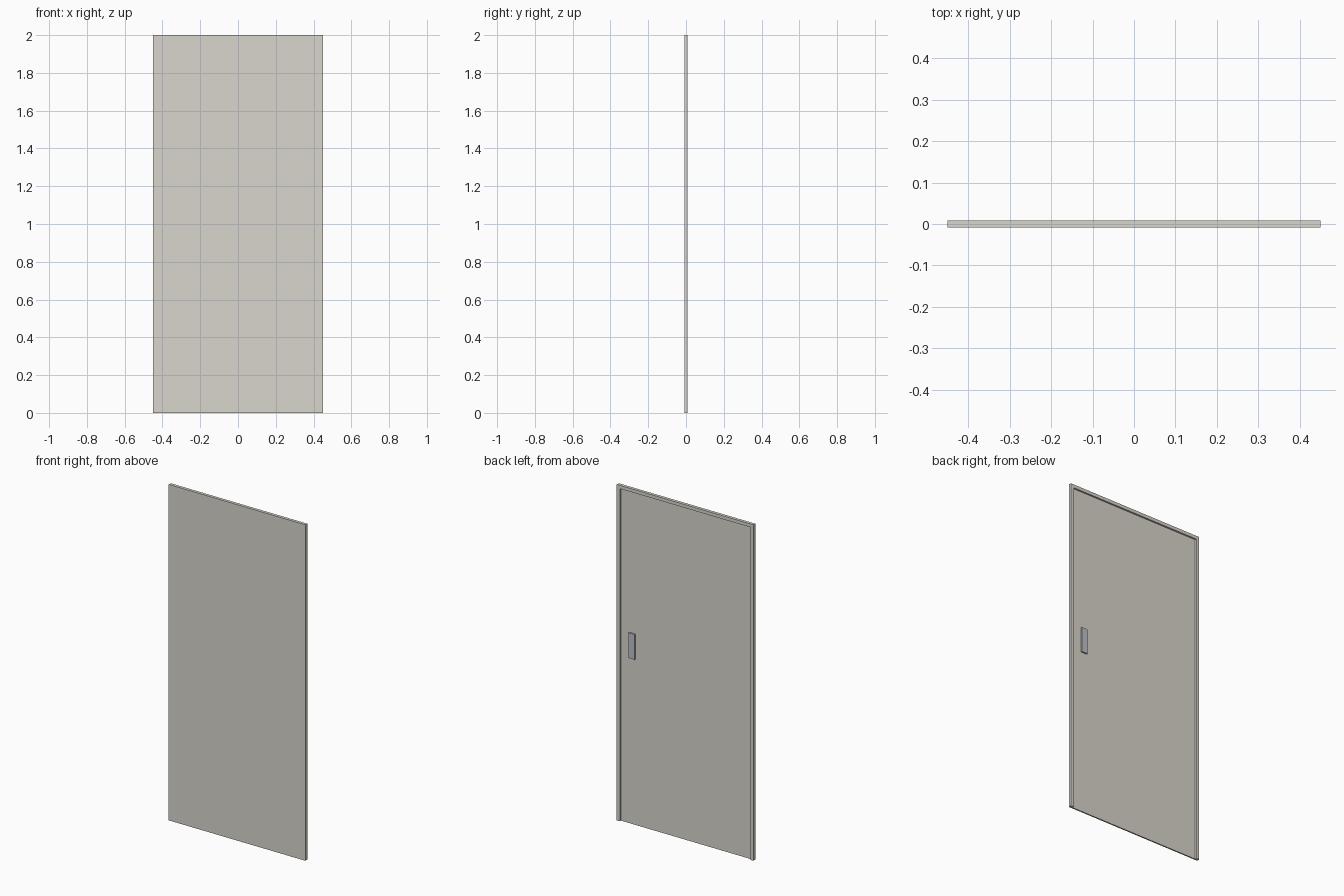
import bpy

if "Cube" in bpy.data.objects:
    bpy.data.objects.remove(bpy.data.objects["Cube"])

W, D, H = 0.45, 0.009, 2.0      # half width, half depth, height
RIM = 0.02                      # width of the folded edge
BACK = -0.001                   # rear surface of the skin


def material(name, rgb):
    m = bpy.data.materials.new(name)
    m.diffuse_color = (*rgb, 1)
    m.use_nodes = True
    m.node_tree.nodes["Principled BSDF"].inputs["Base Color"].default_value = m.diffuse_color
    return m


def prism(name, pts, y0, y1, mat):
    """Extrude an x-z outline from y0 to y1."""
    n = len(pts)
    verts = [(x, y, z) for y in (y0, y1) for x, z in pts]
    faces = [tuple(range(n)), tuple(reversed(range(n, 2 * n)))]
    faces += [(i, i + n, (i + 1) % n + n, (i + 1) % n) for i in range(n)]
    me = bpy.data.meshes.new(name)
    me.from_pydata(verts, [], faces)
    me.materials.append(mat)
    ob = bpy.data.objects.new(name, me)
    bpy.context.collection.objects.link(ob)
    return ob


def rect(x0, x1, z0, z1):
    return [(x0, z0), (x1, z0), (x1, z1), (x0, z1)]


paint = material("warm_grey", (0.70, 0.67, 0.61))
steel = material("blue_grey", (0.50, 0.53, 0.58))

# Flat front skin
prism("door_panel", rect(-W, W, 0, H), -D, BACK, paint)

# Raised edge around the sides and top of the back
w = W - RIM
prism("edge_rim", [(-W, 0), (-w, 0), (-w, H - RIM), (w, H - RIM),
                   (w, 0), (W, 0), (W, H), (-W, H)], BACK, D, paint)

# Lock plate on the back
prism("lock_plate", rect(0.332, 0.372, 0.987, 1.137), BACK, D - 0.001, steel)
